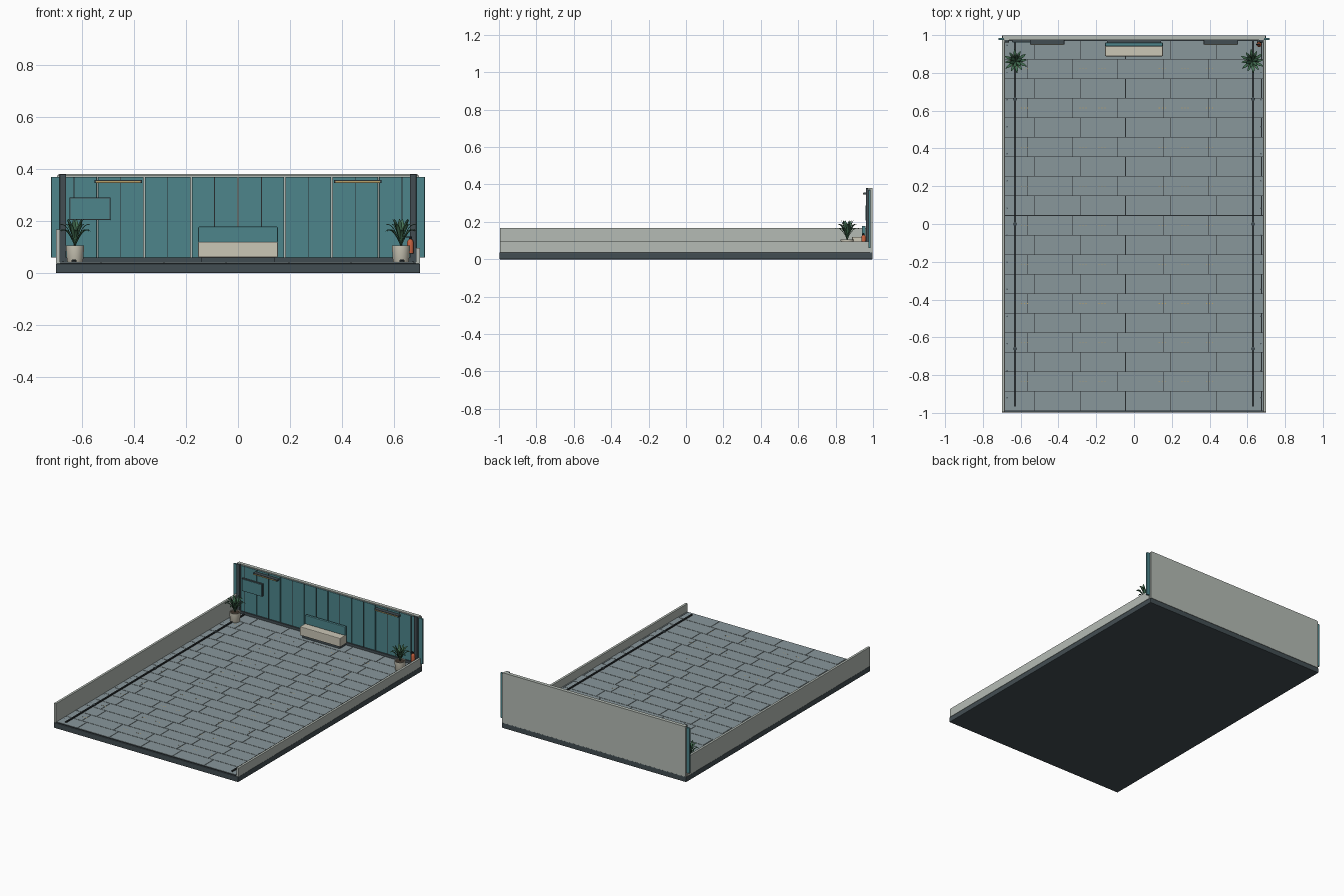
import bpy, bmesh, math
from mathutils import Vector

if "Cube" in bpy.data.objects:
    bpy.data.objects.remove(bpy.data.objects["Cube"])


def mat(name, r, g, b):
    m = bpy.data.materials.new(name)
    m.diffuse_color = (r, g, b, 1)
    m.use_nodes = True
    m.node_tree.nodes["Principled BSDF"].inputs["Base Color"].default_value = m.diffuse_color
    return m


DARK = mat("dark_metal", .055, .075, .085)
BLACK = mat("black", .02, .025, .028)
TEAL = mat("teal", .075, .235, .26)
TILE = mat("tile_grey", .25, .31, .33)
STONE = mat("pale_stone", .46, .50, .46)
CREAM = mat("cream", .60, .57, .47)
BRASS = mat("brass", .50, .36, .14)
RED = mat("red", .55, .12, .05)
GREEN = mat("leaf_green", .06, .17, .09)
SOIL = mat("soil", .05, .035, .025)


def finish(name, bm, m, smooth=False):
    me = bpy.data.meshes.new(name)
    bm.to_mesh(me)
    bm.free()
    ob = bpy.data.objects.new(name, me)
    bpy.context.collection.objects.link(ob)
    me.materials.append(m)
    if smooth:
        bpy.ops.object.select_all(action='DESELECT')
        ob.select_set(True)
        bpy.context.view_layer.objects.active = ob
        bpy.ops.object.shade_smooth_by_angle()
    return ob


def add_box(bm, x0, x1, y0, y1, z0, z1):
    vs = bmesh.ops.create_cube(bm, size=1)["verts"]
    for v in vs:
        v.co = Vector((x1 if v.co.x > 0 else x0, y1 if v.co.y > 0 else y0, z1 if v.co.z > 0 else z0))


def boxes(name, m, items, bevel=0):
    bm = bmesh.new()
    for it in items:
        add_box(bm, *it)
    ob = finish(name, bm, m)
    if bevel:
        b = ob.modifiers.new("bevel", 'BEVEL')
        b.width, b.segments = bevel, 2
    return ob


def lathe(name, m, profile, centres, n=24):
    """Revolve (radius, z) pairs about each vertical axis."""
    bm = bmesh.new()
    for cx, cy in centres:
        rings = [[bm.verts.new((cx + r * math.cos(2 * math.pi * i / n), cy + r * math.sin(2 * math.pi * i / n), z))
                  for i in range(n)] for r, z in profile]
        for a, b in zip(rings, rings[1:]):
            for i in range(n):
                j = (i + 1) % n
                bm.faces.new((a[i], a[j], b[j], b[i]))
        bm.faces.new(rings[0][::-1])
        bm.faces.new(rings[-1])
    return finish(name, bm, m, True)


# Base slab and joint bed under the tiles
boxes("base_slab", DARK, [(-.70, .70, -.998, .998, 0, .036)], .004)
boxes("tile_bed", BLACK, [(-.685, .685, -.99, .985, .034, .0395)])

# Staggered paving and small brass inlays
tiles, inlays = [], []
pitch, width, gap = .1035, .24, .0015
for r in range(20):
    y0 = -.99 + r * pitch
    y1 = min(y0 + pitch, .985)
    if y1 - y0 < .01:
        continue
    x = -.685 - (width / 2 if r % 2 else .08)
    while x < .685:
        a, b = max(x, -.685), min(x + width, .685)
        if b - a > .01:
            tiles.append((a + gap, b - gap, y0 + gap, y1 - gap, .038, .042))
        x += width
    if r % 2 and r < 18:
        for cx in (-.58, -.27, -.17, .15, .27, .40):
            for k in (-.016, 0, .016):
                inlays.append((cx + k - .003, cx + k + .003, y0 + .05, y0 + .053, .041, .0425))
boxes("paving_tiles", TILE, tiles)
boxes("brass_inlays", BRASS, inlays)

# Side walls: tall on the left, low on the right
boxes("left_wall", STONE, [(-.70, -.684, -.995, .985, .036, .168)], .0015)
boxes("right_wall", STONE, [(.684, .70, -.995, .985, .036, .096)], .0015)

# Floor rails with joints, and anchor studs along the walls
boxes("floor_rails", BLACK, [(s * .63 - .005, s * .63 + .005, -.965, .975, .041, .049) for s in (-1, 1)])
lathe("rail_joints", DARK, [(.010, .041), (.010, .050), (.007, .052)],
      [(s * .63, y) for s in (-1, 1) for y in (-.66, 0, .66)], 16)
lathe("anchor_studs", DARK, [(.004, .041), (.004, .044)],
      [(s * .672, -.92 + .1435 * k) for s in (-1, 1) for k in range(14)], 10)

# Back wall, cap, skirting and corner posts
boxes("back_wall", STONE, [(-.695, .695, .985, .998, .036, .375)])
boxes("wall_cap", STONE, [(-.69, .69, .974, .998, .373, .380)])
boxes("skirting", DARK, [(-.685, .685, .968, .986, .040, .060)])
boxes("corner_posts", DARK, [(s * .673 - .012, s * .673 + .012, .962, .98, .040, .380) for s in (-1, 1)], .0015)

# Eight cladding panels, each with a dark centre groove
centres = [-.63 + .18 * i for i in range(8)]
boxes("wall_panels", TEAL, [(c - .0875, c + .0875, .975, .986, .060, .370) for c in centres], .001)
boxes("panel_grooves", BLACK, [(c - .0015, c + .0015, .9735, .976, .060, .370) for c in centres])

# Wall lights
for side, s in (("left", -1), ("right", 1)):
    x0, x1 = s * .46 - .091, s * .46 + .091
    boxes(side + "_light_housing", DARK, [(x0, x1, .949, .976, .346, .358)], .002)
    boxes(side + "_light_strip", BRASS, [(x0 + .005, x1 - .005, .9475, .955, .3475, .3535)])

# Display board, left blank
boxes("display_frame", DARK, [(-.647, -.490, .964, .976, .204, .291)], .002)
boxes("display_face", TEAL, [(-.643, -.494, .961, .966, .208, .287)])

# Bench
boxes("bench_plinth", DARK, [(-.142, .142, .90, .968, .041, .062)])
boxes("bench_seat", CREAM, [(-.153, .153, .888, .958, .060, .120)], .004)
boxes("bench_back", TEAL, [(-.153, .153, .941, .960, .118, .178)], .004)

# Fire extinguisher
spot = [(.662, .950)]
lathe("extinguisher_body", RED, [(.011, .075), (.013, .078), (.013, .118), (.009, .127), (.005, .130)], spot, 20)
lathe("extinguisher_valve", BLACK, [(.005, .129), (.005, .138)], spot, 12)
boxes("extinguisher_handle", BLACK, [(.646, .668, .947, .953, .136, .140)])
boxes("extinguisher_bracket", DARK, [(.652, .672, .955, .975, .09, .098)])


def add_leaf(bm, cx, cy, z0, ang, reach, rise, droop, w):
    """Arching folded leaf made of a three-wide strip."""
    d = Vector((math.cos(ang), math.sin(ang), 0))
    s = Vector((-d.y, d.x, 0))
    rows, n = [], 7
    for i in range(n + 1):
        t = i / n
        p = Vector((cx, cy, z0)) + d * (reach * t) + Vector((0, 0, rise * t - droop * t * t))
        h = w * (.12 + .88 * math.sin(math.pi * min(1, t) ** 1.25)) if i < n else .0003
        fold = Vector((0, 0, h * .35))
        rows.append([bm.verts.new(q) for q in (p - s * h + fold, p, p + s * h + fold)])
    for a, b in zip(rows, rows[1:]):
        for k in (0, 1):
            bm.faces.new((a[k], a[k + 1], b[k + 1], b[k]))


# Potted plants
for side, sx in (("left", -1), ("right", 1)):
    cx, cy = sx * .626, .862
    lathe(side + "_pot", CREAM, [(.029, .042), (.031, .046), (.035, .102), (.035, .106), (.031, .106), (.030, .099)],
          [(cx, cy)], 32)
    lathe(side + "_soil", SOIL, [(.030, .096), (.030, .101)], [(cx, cy)], 24)
    bm = bmesh.new()
    for i in range(12):
        add_leaf(bm, cx, cy, .100, 2 * math.pi * i / 12 + .1, .066 if i % 2 else .058,
                 .165 if i % 2 else .19, .105, .0075)
    for i in range(6):
        add_leaf(bm, cx, cy, .100, 2 * math.pi * i / 6 + .35, .034, .15, .042, .0085)
    leaves = finish(side + "_leaves", bm, GREEN, True)
    leaves.modifiers.new("thickness", 'SOLIDIFY').thickness = .0008
